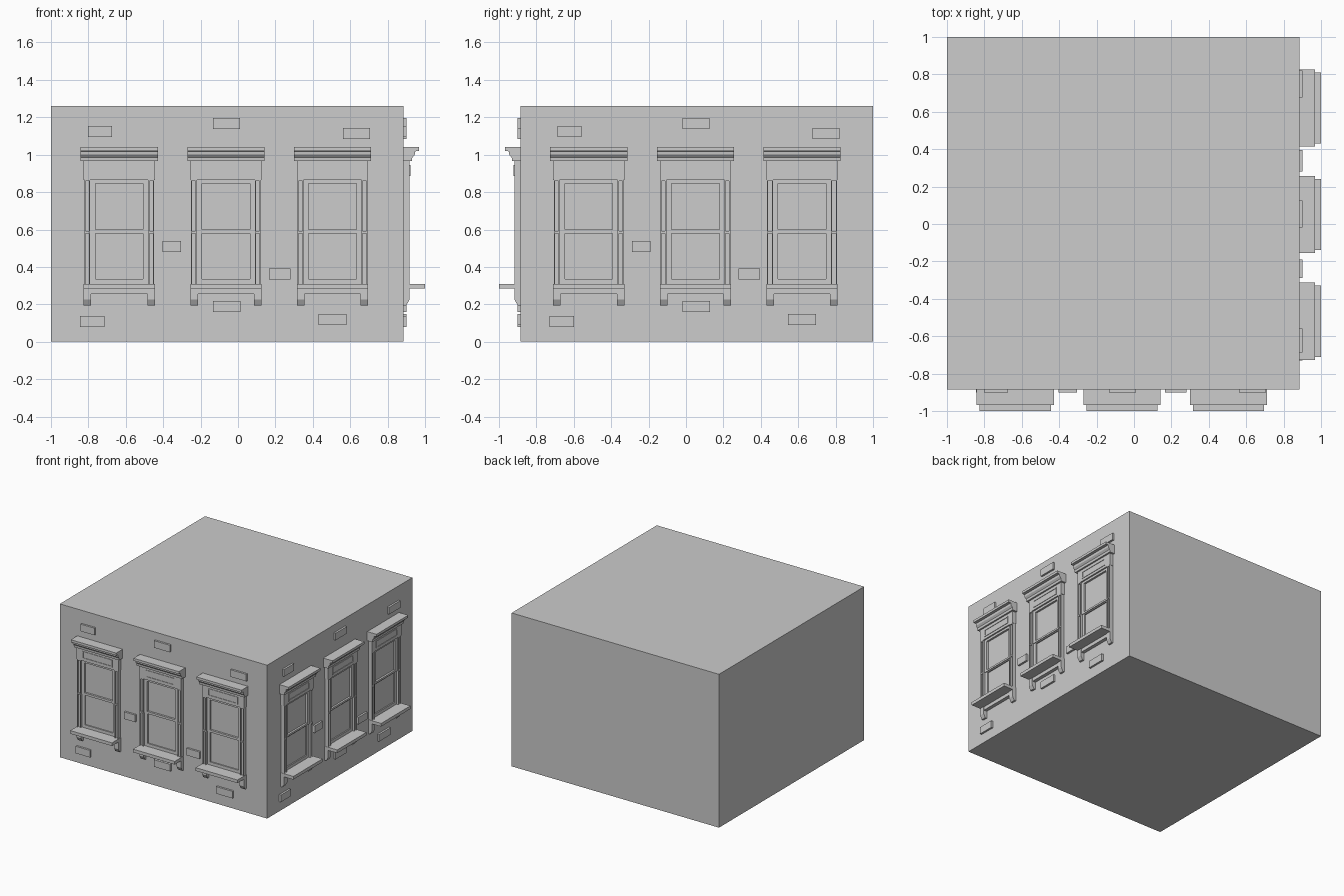
import bpy, bmesh
from math import pi
from mathutils import Matrix, Vector

if "Cube" in bpy.data.objects:
    bpy.data.objects.remove(bpy.data.objects["Cube"])

SIDE, HEIGHT = 1.885, 1.26
CENTRE = Vector((-0.0575, 0.0575, 0))

stone = bpy.data.materials.new("grey_stone")
stone.use_nodes = True
stone.diffuse_color = (0.604, 0.604, 0.604, 1)
stone.node_tree.nodes["Principled BSDF"].inputs["Base Color"].default_value = stone.diffuse_color


# Local facade space: u runs along the wall, d outwards from it, z up
def box(bm, u0, u1, d0, d1, z0, z1):
    size = Matrix.Diagonal((u1 - u0, d1 - d0, z1 - z0, 1))
    move = Matrix.Translation(((u0 + u1) / 2, -(d0 + d1) / 2, (z0 + z1) / 2))
    bmesh.ops.create_cube(bm, size=1, matrix=move @ size)


def ring(bm, outer, inner, d0, d1):
    """Rectangular border; outer and inner are (u0, u1, z0, z1)."""
    a, b, c, e = outer
    p, q, r, s = inner
    box(bm, a, p, d0, d1, c, e)
    box(bm, q, b, d0, d1, c, e)
    box(bm, p, q, d0, d1, c, r)
    box(bm, p, q, d0, d1, s, e)


def extrude(bm, profile, u0, u1):
    """Sweep a (d, z) profile along the wall."""
    face = bm.faces.new([bm.verts.new((u0, -d, z)) for d, z in profile])
    out = bmesh.ops.extrude_face_region(bm, geom=[face])["geom"]
    moved = [v for v in out if isinstance(v, bmesh.types.BMVert)]
    bmesh.ops.translate(bm, verts=moved, vec=(u1 - u0, 0, 0))


def finish(bm, name):
    bmesh.ops.recalc_face_normals(bm, faces=bm.faces)
    mesh = bpy.data.meshes.new(name)
    bm.to_mesh(mesh)
    bm.free()
    mesh.materials.append(stone)
    return mesh


def place(mesh, name, matrix):
    obj = bpy.data.objects.new(name, mesh)
    obj.matrix_world = matrix
    bpy.context.collection.objects.link(obj)


# Building block
bm = bmesh.new()
box(bm, -SIDE / 2, SIDE / 2, -SIDE / 2, SIDE / 2, 0, HEIGHT)
place(finish(bm, "building_block"), "building_block", Matrix.Translation(CENTRE))

parts = {}

# Window frame: head with raised panel, and pilasters with sunken panels
bm = bmesh.new()
box(bm, -0.19, 0.19, 0, 0.032, 0.865, 0.975)
ring(bm, (-0.135, 0.135, 0.885, 0.945), (-0.127, 0.127, 0.893, 0.937), 0.032, 0.036)
for s in (-1, 1):
    a, b = sorted((s * 0.155, s * 0.187))
    box(bm, a, b, 0, 0.022, 0.285, 0.865)
    for z0, z1 in ((0.285, 0.585), (0.585, 0.865)):
        ring(bm, (a, b, z0, z1), (a + 0.006, b - 0.006, z0 + 0.006, z1 - 0.006), 0.022, 0.032)
parts["window_frame"] = finish(bm, "window_frame")

# Sashes and panes
bm = bmesh.new()
ring(bm, (-0.155, 0.155, 0.585, 0.865), (-0.128, 0.128, 0.6, 0.847), 0, 0.02)
ring(bm, (-0.155, 0.155, 0.31, 0.585), (-0.128, 0.128, 0.335, 0.578), 0, 0.014)
parts["sashes"] = finish(bm, "sashes")
bm = bmesh.new()
box(bm, -0.13, 0.13, 0, 0.004, 0.33, 0.85)
parts["panes"] = finish(bm, "panes")

# Stepped cornice
bm = bmesh.new()
extrude(bm, [(0, 0.965), (0.045, 0.965), (0.047, 0.985), (0.06, 1.0), (0.062, 1.018),
             (0.084, 1.02), (0.084, 1.04), (0, 1.04)], -0.206, 0.206)
parts["cornice"] = finish(bm, "cornice")

# Sill, apron and the two bevelled feet
bm = bmesh.new()
box(bm, -0.19, 0.19, 0, 0.115, 0.284, 0.31)
parts["sill"] = finish(bm, "sill")
bm = bmesh.new()
box(bm, -0.15, 0.15, 0, 0.028, 0.255, 0.284)
for u in (-0.19, 0.15):
    extrude(bm, [(0, 0.195), (0.015, 0.195), (0.032, 0.225), (0.032, 0.284), (0, 0.284)],
            u, u + 0.04)
parts["apron"] = finish(bm, "apron")

# Scattered raised bricks: left, right, bottom
bm = bmesh.new()
for u0, u1, z in ((-0.745, -0.617, 1.095), (-0.077, 0.068, 1.138), (0.618, 0.763, 1.085),
                  (-0.347, -0.247, 0.48), (0.222, 0.337, 0.333), (-0.077, 0.072, 0.16),
                  (0.488, 0.638, 0.09), (-0.787, -0.657, 0.08)):
    box(bm, u0, u1, 0, 0.016, z, z + 0.058)
bricks = finish(bm, "raised_bricks")

# Dress the front wall and the left wall with the same facade
for wall, angle in (("front", 0), ("left", pi / 2)):
    facade = (Matrix.Translation(CENTRE) @ Matrix.Rotation(angle, 4, "Z")
              @ Matrix.Translation((0, -SIDE / 2, 0)))
    place(bricks, f"{wall}_raised_bricks", facade)
    for i in range(3):
        spot = facade @ Matrix.Translation(((i - 1) * 0.57 - 0.0075, 0, 0))
        for name, mesh in parts.items():
            place(mesh, f"{wall}_{name}_{i + 1}", spot)
